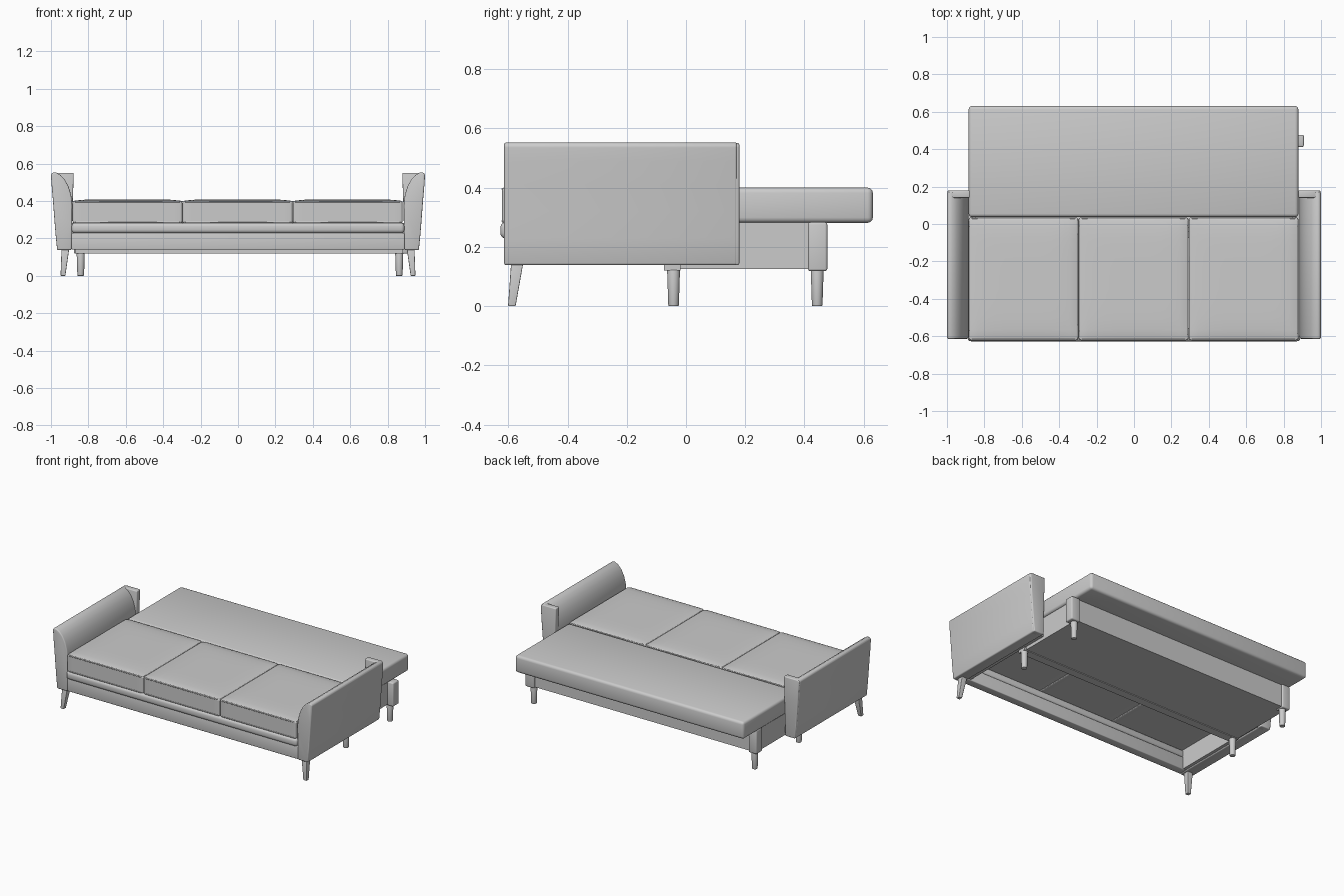
import bpy, bmesh, math

if "Cube" in bpy.data.objects:
    bpy.data.objects.remove(bpy.data.objects["Cube"])


def finish(name, bm, bevel=0.0, segments=3):
    """Turn a bmesh into a bevelled, smooth-shaded object."""
    bmesh.ops.recalc_face_normals(bm, faces=bm.faces)
    me = bpy.data.meshes.new(name)
    bm.to_mesh(me)
    bm.free()
    ob = bpy.data.objects.new(name, me)
    bpy.context.collection.objects.link(ob)
    bpy.ops.object.select_all(action='DESELECT')
    ob.select_set(True)
    bpy.context.view_layer.objects.active = ob
    if bevel:
        m = ob.modifiers.new("bevel", 'BEVEL')
        m.width, m.segments = bevel, segments
        m.limit_method, m.angle_limit = 'ANGLE', math.radians(40)
        bpy.ops.object.modifier_apply(modifier=m.name)
    bpy.ops.object.shade_smooth_by_angle(angle=math.radians(38))
    return ob


def box(name, x, y, z, bevel=0.0, crown=0.0):
    """Box from (min, max) ranges; crown puffs up the top face."""
    bm = bmesh.new()
    bmesh.ops.create_cube(bm, size=2)
    if crown:
        bmesh.ops.subdivide_edges(bm, edges=bm.edges, cuts=11, use_grid_fill=True)
    for v in bm.verts:
        u, w, t = v.co
        puff = crown * (1 - u ** 6) * (1 - w ** 6) if t > 0.99 else 0
        v.co = [(r[0] + r[1]) / 2 + c * (r[1] - r[0]) / 2
                for r, c in zip((x, y, z), (u, w, t))]
        v.co.z += puff
    return finish(name, bm, bevel)


def loft(name, bottom, top, rb, rt, z, sides, bevel=0.0):
    """Tapered leg between two (x, y) centres with radii rb and rt."""
    bm = bmesh.new()
    rings = []
    for c, r, h in ((bottom, rb, z[0]), (top, rt, z[1])):
        rings.append([bm.verts.new((c[0] + r * math.cos(a), c[1] + r * math.sin(a), h))
                      for a in (math.tau * (i + 0.5) / sides for i in range(sides))])
    for i in range(sides):
        j = (i + 1) % sides
        bm.faces.new((rings[0][i], rings[0][j], rings[1][j], rings[1][i]))
    for r in rings:
        bm.faces.new(r)
    return finish(name, bm, bevel)


def extrude_profile(name, pts, y0, y1, bevel):
    """Extrude an x-z outline along y."""
    bm = bmesh.new()
    a = [bm.verts.new((x, y0, z)) for x, z in pts]
    b = [bm.verts.new((x, y1, z)) for x, z in pts]
    n = len(pts)
    for i in range(n):
        j = (i + 1) % n
        bm.faces.new((a[i], a[j], b[j], b[i]))
    bm.faces.new(a)
    bm.faces.new(b)
    return finish(name, bm, bevel)


def piping(name, x, y, z, r=0.005, c=0.014):
    """Welt cord running round a rounded rectangle."""
    cu = bpy.data.curves.new(name, 'CURVE')
    cu.dimensions, cu.bevel_depth, cu.bevel_resolution = '3D', r, 1
    pts = []
    for cx, cy, a0 in ((x[1] - c, y[1] - c, 0), (x[0] + c, y[1] - c, 90),
                       (x[0] + c, y[0] + c, 180), (x[1] - c, y[0] + c, 270)):
        for k in range(4):
            a = math.radians(a0 + 30 * k)
            pts.append((cx + c * math.cos(a), cy + c * math.sin(a), z, 1))
    s = cu.splines.new('POLY')
    s.points.add(len(pts) - 1)
    for p, co in zip(s.points, pts):
        p.co = co
    s.use_cyclic_u = True
    bpy.context.collection.objects.link(bpy.data.objects.new(name, cu))


# Seat cushions with welted edges
edges = (-0.885, -0.297, 0.292, 0.88)
for i in range(3):
    x = (edges[i] + 0.001, edges[i + 1] - 0.001)
    y = (-0.621, 0.034)
    box(f"seat_cushion_{i + 1}", x, y, (0.281, 0.4), 0.018, 0.009)
    for label, z in (("top", 0.395), ("bottom", 0.287)):
        piping(f"cushion_{i + 1}_{label}_piping", (x[0] + 0.005, x[1] - 0.005),
               (y[0] + 0.003, y[1] - 0.004), z)

# Folded-down back section
box("back_mattress", (-0.884, 0.879), (0.037, 0.631), (0.281, 0.4), 0.018)

# Front base: lower rail and padded band
box("front_rail", (-0.89, 0.89), (-0.612, -0.555), (0.14, 0.23), 0.005)
box("front_band", (-0.89, 0.89), (-0.627, -0.555), (0.228, 0.283), 0.018)

# Flared arms, rear end blocks, side rails and splayed front legs
arm = [(0.89, 0.138), (0.887, 0.28), (0.886, 0.38), (0.892, 0.43), (0.905, 0.475),
       (0.925, 0.513), (0.948, 0.538), (0.972, 0.552), (0.99, 0.553), (1.0, 0.542),
       (0.997, 0.49), (0.99, 0.41), (0.983, 0.32), (0.976, 0.23), (0.967, 0.138)]
block = [(0.89, 0.138), (0.884, 0.38), (0.878, 0.551), (0.985, 0.551), (0.997, 0.542),
         (0.988, 0.41), (0.974, 0.23), (0.965, 0.138)]
for s, side in ((-1, "left"), (1, "right")):
    extrude_profile(f"{side}_arm", [(s * x, z) for x, z in arm], -0.614, 0.172, 0.009)
    extrude_profile(f"{side}_arm_rear_block", [(s * x, z) for x, z in block],
                    0.14, 0.18, 0.006)
    box(f"{side}_side_rail", sorted((s * 0.868, s * 0.892)), (-0.6, 0.15), (0.145, 0.283))
    loft(f"{side}_front_leg", (s * 0.936, -0.588), (s * 0.923, -0.57),
         0.018, 0.029, (0, 0.145), 4, 0.003)

# Pull-out storage box
box("drawer_floor", (-0.865, 0.865), (-0.03, 0.445), (0.125, 0.138))
box("drawer_front", (-0.87, 0.88), (-0.075, -0.018), (0.12, 0.14))
box("drawer_inner_front", (-0.865, 0.865), (-0.04, -0.02), (0.138, 0.27))
box("drawer_back", (-0.865, 0.885), (0.43, 0.465), (0.125, 0.283))
box("drawer_left_side", (-0.865, -0.845), (-0.03, 0.44), (0.125, 0.283))
box("drawer_right_side", (0.845, 0.865), (-0.03, 0.44), (0.125, 0.283))

# Drawer corner posts and round tapered legs
for side, cx, x in (("left", -0.841, (-0.877, -0.815)), ("right", 0.862, (0.84, 0.908))):
    box(f"{side}_rear_post", x, (0.412, 0.477), (0.118, 0.283), 0.008)
    for row, y in (("middle", -0.042), ("rear", 0.443)):
        loft(f"{side}_{row}_leg", (cx, y), (cx, y), 0.018, 0.022, (0, 0.122), 20, 0.003)
